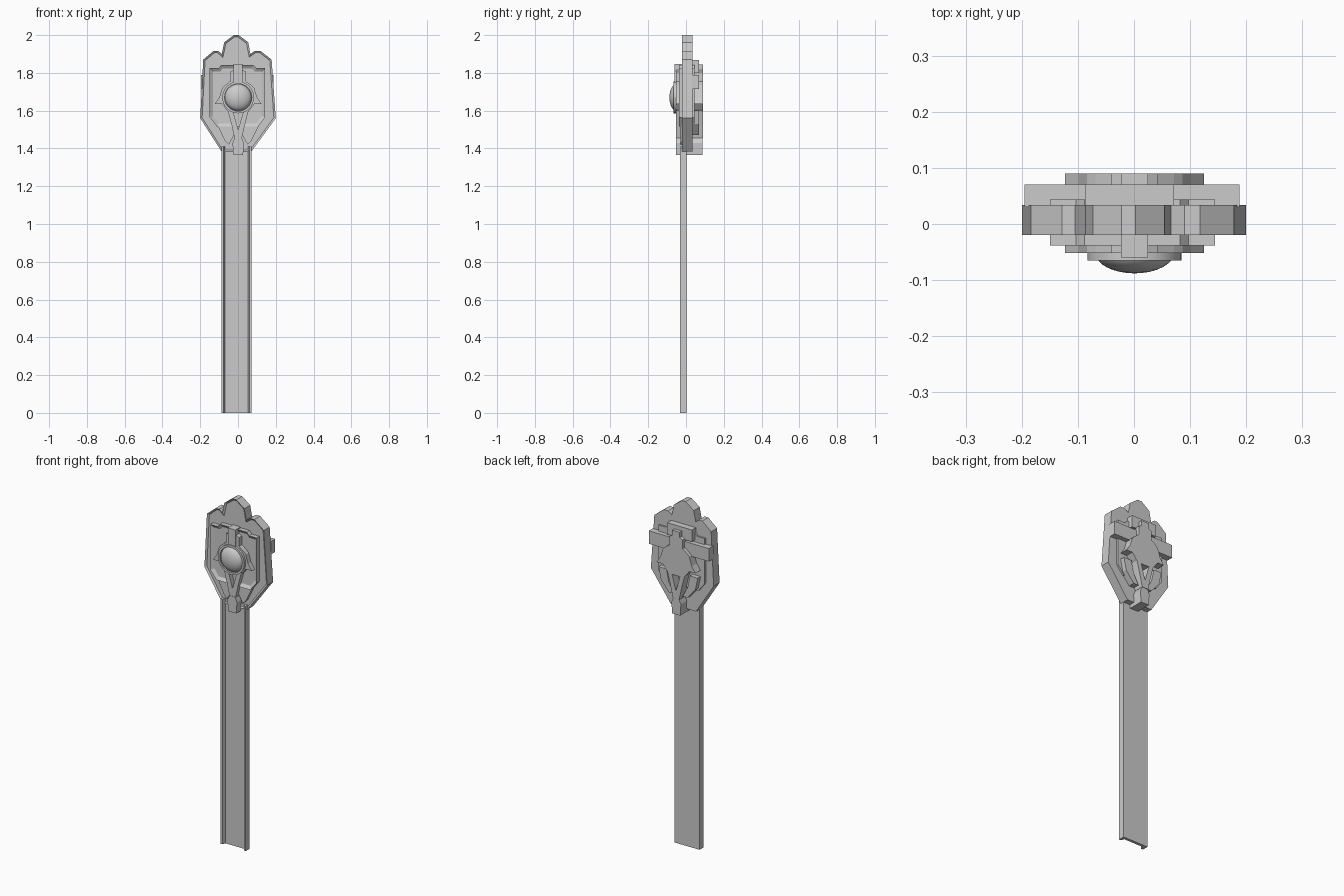
import bpy, bmesh, math

if "Cube" in bpy.data.objects:
    bpy.data.objects.remove(bpy.data.objects["Cube"])


def prism(name, pts, y0, y1, inset=0.0, sink=0.0):
    """Extrude an (x, z) outline from y0 (front) to y1; optionally sink the front inside a rim."""
    bm = bmesh.new()
    f = [bm.verts.new((x, y0, z)) for x, z in pts]
    b = [bm.verts.new((x, y1, z)) for x, z in pts]
    front = bm.faces.new(f)
    bm.faces.new(b[::-1])
    n = len(pts)
    for i in range(n):
        j = (i + 1) % n
        bm.faces.new((f[j], f[i], b[i], b[j]))
    bmesh.ops.recalc_face_normals(bm, faces=bm.faces)
    if inset:
        bmesh.ops.inset_region(bm, faces=[front], thickness=inset, depth=-sink,
                               use_even_offset=True)
    me = bpy.data.meshes.new(name)
    bm.to_mesh(me)
    bm.free()
    ob = bpy.data.objects.new(name, me)
    bpy.context.collection.objects.link(ob)
    return ob


def sym(half, c):
    """Mirror a right-hand outline (top to bottom) about x = c."""
    return [(c + x, z) for x, z in half] + [(c - x, z) for x, z in reversed(half)]


def lathe(name, profile, c, z0, steps=32):
    """Spin a (radius, y) profile around the y direction."""
    bm = bmesh.new()
    vs = [bm.verts.new((c + r, y, z0)) for r, y in profile]
    es = [bm.edges.new((vs[i], vs[i + 1])) for i in range(len(vs) - 1)]
    bmesh.ops.spin(bm, geom=vs + es, cent=(c, 0, z0), axis=(0, 1, 0),
                   angle=math.tau, steps=steps)
    bmesh.ops.remove_doubles(bm, verts=bm.verts, dist=1e-5)
    bmesh.ops.recalc_face_normals(bm, faces=bm.faces)
    me = bpy.data.meshes.new(name)
    bm.to_mesh(me)
    bm.free()
    ob = bpy.data.objects.new(name, me)
    bpy.context.collection.objects.link(ob)
    bpy.ops.object.select_all(action='DESELECT')
    ob.select_set(True)
    bpy.context.view_layer.objects.active = ob
    bpy.ops.object.shade_smooth_by_angle(angle=math.radians(35))
    return ob


C = 0.001      # emblem centre
S = -0.008     # shaft centre
ZC = 1.67      # jewel height

# Shaft: shallow U channel open to the front
channel = [(-0.08, 0.002), (0.08, 0.002), (0.08, -0.033), (0.068, -0.033),
           (0.062, -0.014), (-0.062, -0.014), (-0.068, -0.033), (-0.08, -0.033)]
bm = bmesh.new()
face = bm.faces.new([bm.verts.new((S + x, y, 0)) for x, y in channel])
top = bmesh.ops.extrude_face_region(bm, geom=[face])["geom"]
bmesh.ops.translate(bm, vec=(0, 0, 1.41),
                    verts=[g for g in top if isinstance(g, bmesh.types.BMVert)])
bmesh.ops.recalc_face_normals(bm, faces=bm.faces)
me = bpy.data.meshes.new("shaft")
bm.to_mesh(me)
bm.free()
bpy.context.collection.objects.link(bpy.data.objects.new("shaft", me))

# Head plate with crown-like top and thin raised rim
right = [(0.003, 2.0), (0.054, 1.962), (0.066, 1.9), (0.09, 1.917), (0.118, 1.917),
         (0.178, 1.87), (0.2, 1.56), (0.072, 1.385)]
left = [(-0.022, 2.0), (-0.073, 1.962), (-0.086, 1.9), (-0.105, 1.917), (-0.128, 1.917),
        (-0.184, 1.87), (-0.2, 1.56), (-0.088, 1.385)]
prism("head_plate", right + left[::-1], -0.02, 0.034, 0.01, 0.008)

# Framed panel on the front, plain panel on the back
panel = [(0.09, 1.842), (0.1, 1.825), (0.147, 1.825), (0.147, 1.565), (0.108, 1.515),
         (0.05, 1.415)]
panel = [(0.085, 1.842), (0.1, 1.825), (0.147, 1.825), (0.147, 1.565), (0.108, 1.515)]
prism("front_panel", sym(panel, -0.003), -0.038, 0.0, 0.018, 0.012)
prism("back_panel", sym(panel, -0.003), 0.03, 0.044)

# Emblem running through the plate: body with top tab and swept wings
body = [(0.024, 1.845), (0.024, 1.815), (0.042, 1.805), (0.042, 1.755), (0.07, 1.735),
        (0.085, 1.72), (0.1, 1.67), (0.124, 1.635), (0.085, 1.635), (0.062, 1.605),
        (0.045, 1.59)]
prism("emblem_body", sym(body, C), -0.052, 0.09)
prism("top_tab", sym([(0.024, 1.847), (0.024, 1.75)], C), -0.06, 0.0)

# Forked tail with a triangular opening
for s, side in ((1, "right"), (-1, "left")):
    arm = [(0.055, 1.60), (0.028, 1.60), (0.0, 1.50), (0.0, 1.455), (0.02, 1.455),
           (0.034, 1.52)]
    prism("tail_arm_" + side, [(C + s * x, z) for x, z in arm], -0.052, 0.09)
    # Stepped strip beside the tail on the front
    strip = [(0.108, 1.518), (0.03, 1.518), (0.022, 1.47), (0.05, 1.42), (0.07, 1.44)]
    prism("lower_strip_" + side, [(C + s * x, z) for x, z in strip], -0.03, 0.0)
    # Side crossbars and lower braces on the back
    bar = [(0.03, 1.79), (0.1915, 1.79), (0.1915, 1.715), (0.03, 1.715)]
    prism("back_side_bar_" + side, [(-0.0035 + s * x, z) for x, z in bar], 0.03, 0.07)
    brace = [(0.125, 1.6), (0.075, 1.6), (0.06, 1.53), (0.028, 1.47), (0.06, 1.47),
             (0.11, 1.53)]
    prism("back_brace_" + side, [(C + s * x, z) for x, z in brace], 0.03, 0.07)
prism("tail", sym([(0.018, 1.457), (0.03, 1.43), (0.026, 1.365)], C), -0.054, 0.088)

# Upper crossbar on the back
prism("back_top_bar", sym([(0.079, 1.868), (0.079, 1.8)], S), 0.03, 0.07)

# Jewel setting ring and domed jewel
lathe("jewel_ring", [(0.072, -0.045), (0.072, -0.065), (0.084, -0.065), (0.084, -0.045),
                     (0.072, -0.045)], C, ZC)
dome = [(0.071 * math.cos(a), -0.05 - 0.038 * math.sin(a))
        for a in (math.radians(90 * i / 8) for i in range(8))]
lathe("jewel", dome + [(0.0, -0.088)], C, ZC)
